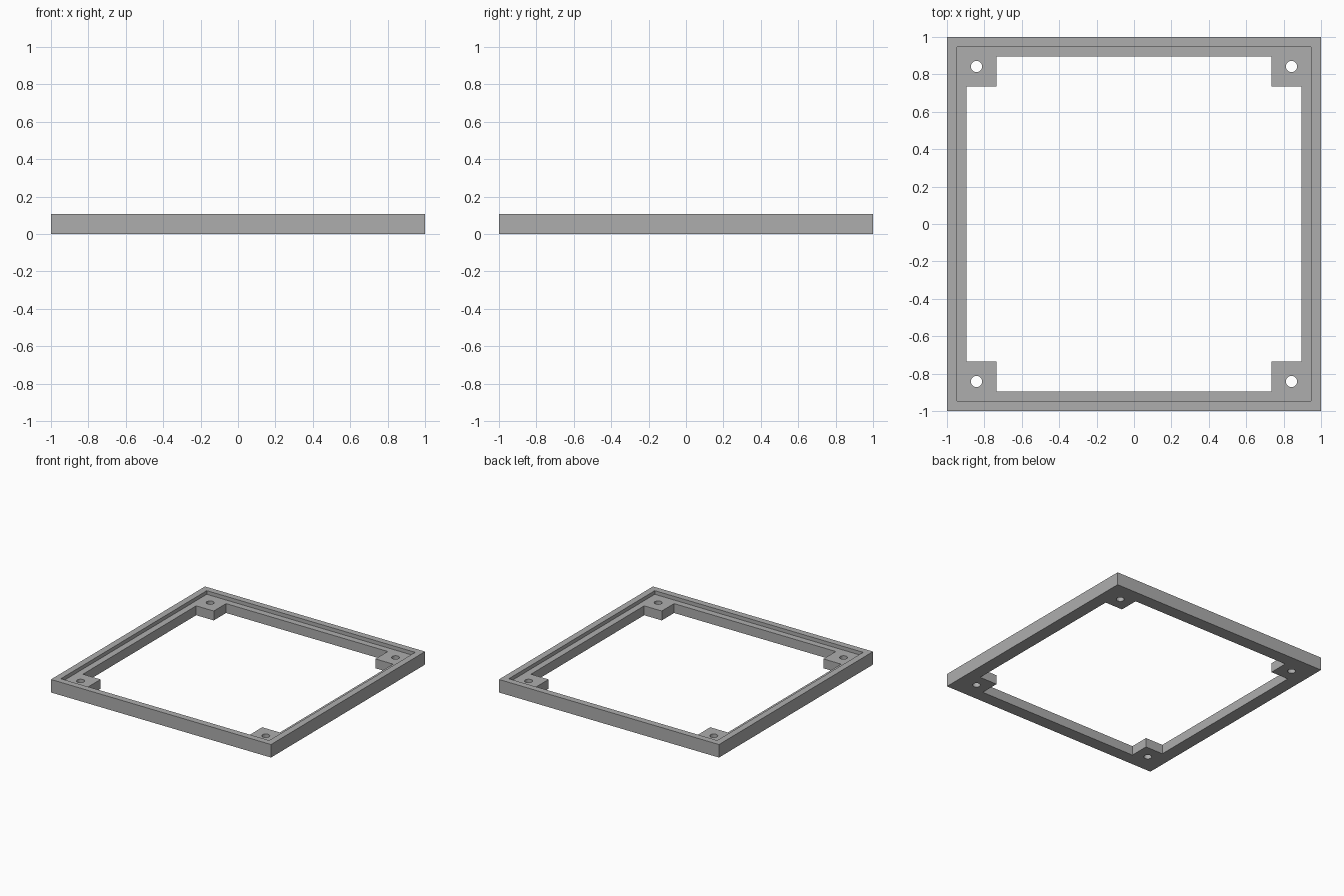
import bpy, bmesh, math

if "Cube" in bpy.data.objects:
    bpy.data.objects.remove(bpy.data.objects["Cube"])

H = 0.107        # full height
LEDGE = 0.077    # height of the recessed ledge
LIP = 0.947      # half-width inside the raised lip
INNER = 0.895    # half-width of the opening
BLOCK = 0.735    # inner edge of the corner blocks
HOLE, HOLE_R, SEG = 0.842, 0.03, 32

grey = bpy.data.materials.new("plain grey")
grey.diffuse_color = (0.42, 0.42, 0.42, 1)
grey.use_nodes = True
grey.node_tree.nodes["Principled BSDF"].inputs["Base Color"].default_value = grey.diffuse_color


def square(r):
    return [(-r, -r), (r, -r), (r, r), (-r, r)]


def notched_square():
    """Opening outline, stepped in around each corner block."""
    corner = [(BLOCK, INNER), (BLOCK, BLOCK), (INNER, BLOCK)]
    pts = []
    for k in range(4):
        a = -k * math.pi / 2
        c, s = round(math.cos(a)), round(math.sin(a))
        pts += [(x * c - y * s, x * s + y * c) for x, y in corner]
    return pts


def circle(cx, cy):
    return [(cx + HOLE_R * math.cos(2 * math.pi * i / SEG),
             cy + HOLE_R * math.sin(2 * math.pi * i / SEG)) for i in range(SEG)]


bm = bmesh.new()


def loop(pts, z):
    vs = [bm.verts.new((x, y, z)) for x, y in pts]
    return [bm.edges.new((vs[i], vs[(i + 1) % len(vs)])) for i in range(len(vs))]


def wall(a, b):
    bmesh.ops.bridge_loops(bm, edges=a + b)


def cap(*loops):
    edges = [e for l in loops for e in l]
    bmesh.ops.triangle_fill(bm, edges=edges, use_beauty=True, use_dissolve=False)


# Outer wall, flat lip top and the step down to the ledge
outer_low, outer_top = loop(square(1), 0), loop(square(1), H)
lip_top, lip_low = loop(square(LIP), H), loop(square(LIP), LEDGE)
wall(outer_low, outer_top)
wall(outer_top, lip_top)
wall(lip_top, lip_low)

# Opening with corner blocks, and the four screw holes
low, high = [loop(notched_square(), 0)], [loop(notched_square(), LEDGE)]
for sx in (-1, 1):
    for sy in (-1, 1):
        ring = circle(sx * HOLE, sy * HOLE)
        low.append(loop(ring, 0))
        high.append(loop(ring, LEDGE))
for a, b in zip(low, high):
    for e, f in zip(a, b):
        bm.faces.new((e.verts[0], e.verts[1], f.verts[1], f.verts[0]))

# Ledge top and underside
cap(lip_low, *high)
cap(outer_low, *low)
bmesh.ops.recalc_face_normals(bm, faces=bm.faces[:])

mesh = bpy.data.meshes.new("mounting_frame")
bm.to_mesh(mesh)
bm.free()
mesh.materials.append(grey)
frame = bpy.data.objects.new("mounting_frame", mesh)
bpy.context.collection.objects.link(frame)
